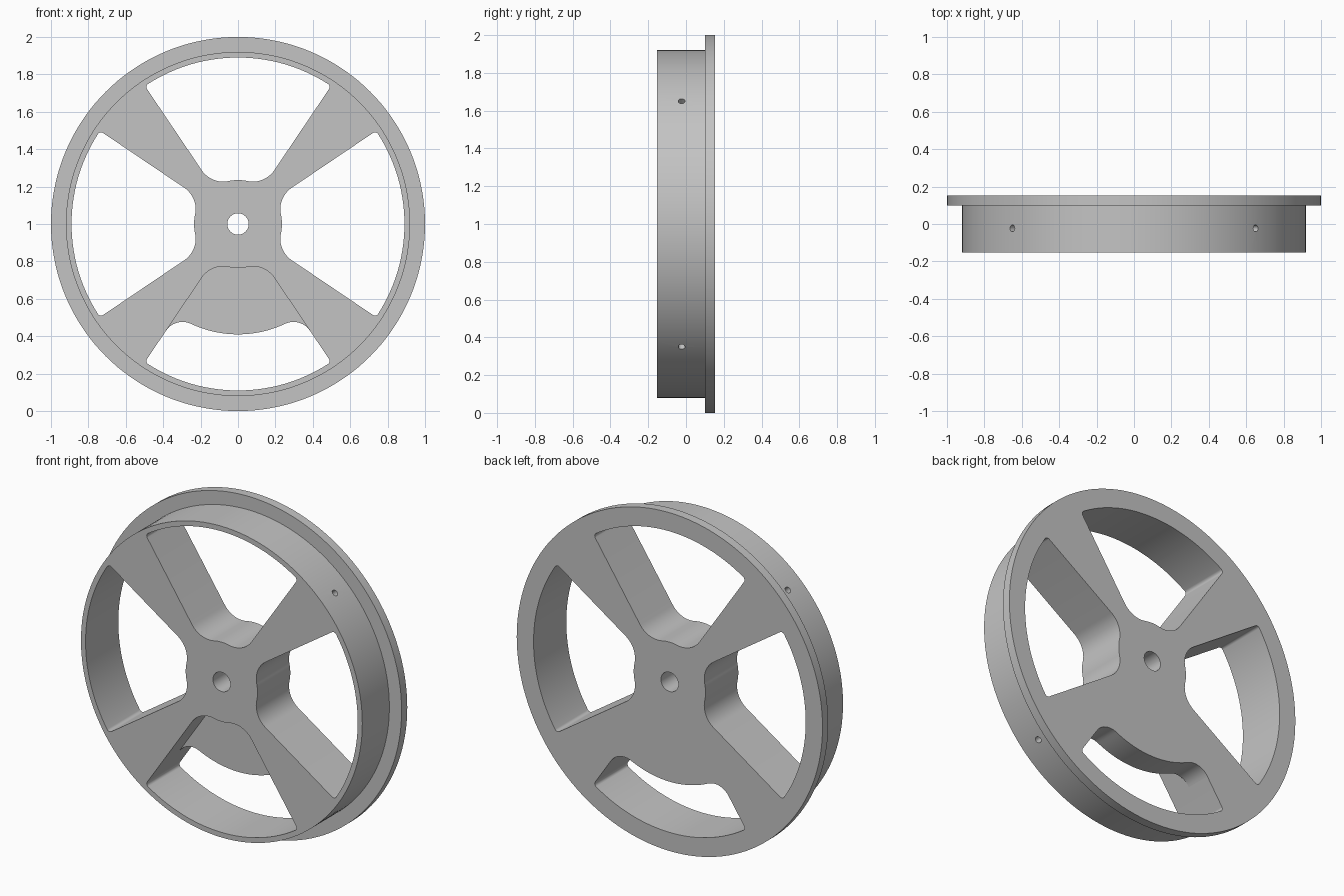
import bpy
import bmesh
from math import sin, cos, asin, pi, radians
from mathutils import Matrix, Vector

if "Cube" in bpy.data.objects:
    bpy.data.objects.remove(bpy.data.objects["Cube"])

FRONT, BACK = -0.153, 0.153
FLANGE_Y = 0.10
TREAD_R, RIM_INNER_R, HUB_R = 0.92, 0.89, 0.235
HALF = radians(34)          # half the angle of one window
CENTRE = Vector((0, 0, 1))

metal = bpy.data.materials.new("plain grey metal")
metal.use_nodes = True
metal.diffuse_color = (0.55, 0.55, 0.55, 1)
metal.node_tree.nodes["Principled BSDF"].inputs["Base Color"].default_value = metal.diffuse_color


def polar(r, a):
    """Point in the wheel plane, angle measured from straight up."""
    return Vector((r * sin(a), r * cos(a)))


def arc(centre, r, start, end, steps):
    return [centre + polar(r, start + (end - start) * i / steps) for i in range(steps + 1)]


def circle(r, n=144):
    return [polar(r, 2 * pi * i / n) for i in range(n)]


def window_edge(r, fillet, side):
    """Arc of radius r between two radial walls, rounded into both walls.
    side is 1 when the fillets lie outside the arc, -1 when inside."""
    d = r + side * fillet
    a = HALF - asin(fillet / d)
    end = a + pi if side > 0 else a
    half = arc(polar(d, a), fillet, HALF + pi / 2, end, 12)
    half += arc(Vector((0, 0)), r, a, 0, 14)[1:]
    return half + [Vector((-p.x, p.y)) for p in reversed(half[:-1])]


def turned(outline, a):
    return [Vector((p.x * cos(a) + p.y * sin(a), p.y * cos(a) - p.x * sin(a))) for p in outline]


def loft(bm, sections):
    """Solid through outlines of equal length, each given with its y."""
    rings = [[bm.verts.new((p.x, y, p.y + 1)) for p in outline] for outline, y in sections]
    for a, b in zip(rings, rings[1:]):
        for i in range(len(a)):
            j = (i + 1) % len(a)
            bm.faces.new((a[i], a[j], b[j], b[i]))
    bm.faces.new(rings[0])
    bm.faces.new(rings[-1])


def finish(bm, name):
    bmesh.ops.recalc_face_normals(bm, faces=bm.faces)
    mesh = bpy.data.meshes.new(name)
    bm.to_mesh(mesh)
    bm.free()
    mesh.materials.append(metal)
    obj = bpy.data.objects.new(name, mesh)
    bpy.context.collection.objects.link(obj)
    return obj


def activate(obj):
    bpy.ops.object.select_all(action="DESELECT")
    obj.select_set(True)
    bpy.context.view_layer.objects.active = obj


# Solid wheel with tread and flange
bm = bmesh.new()
loft(bm, [(circle(TREAD_R), FRONT), (circle(TREAD_R), FLANGE_Y),
          (circle(1), FLANGE_Y), (circle(1), BACK)])
wheel = finish(bm, "flanged_wheel")

# Cutters: four windows, the axle bore and a screw hole in each spoke
bm = bmesh.new()
hub_edge = window_edge(HUB_R, 0.138, 1)
window = hub_edge + window_edge(RIM_INNER_R, 0.02, -1)[::-1]
for k in range(4):
    shape = turned(window, k * pi / 2)
    loft(bm, [(shape, -0.3), (shape, 0.3)])
    a = pi / 4 + k * pi / 2
    spot = polar(0.9, a)
    bmesh.ops.create_cone(
        bm, cap_ends=True, segments=24, radius1=0.018, radius2=0.018, depth=0.4,
        matrix=Matrix.Translation((spot.x, -0.023, spot.y + 1)) @ Matrix.Rotation(a, 4, "Y"))
loft(bm, [(circle(0.057, 48), -0.3), (circle(0.057, 48), 0.3)])
cutter = finish(bm, "window_and_hole_cutter")
cutter.hide_render = True

activate(wheel)
cut = wheel.modifiers.new("openings", "BOOLEAN")
cut.operation = "DIFFERENCE"
cut.solver = "EXACT"
cut.object = cutter
bpy.ops.object.modifier_apply(modifier=cut.name)
bpy.data.objects.remove(cutter)

# Counterweight web filling the rear half of the lower window
bm = bmesh.new()
web = turned(hub_edge + window_edge(0.59, 0.106, 1)[::-1], pi)
loft(bm, [(web, 0), (web, BACK)])
counterweight = finish(bm, "counterweight_web")

for obj in (wheel, counterweight):
    activate(obj)
    bpy.ops.object.shade_smooth_by_angle(angle=radians(30))
